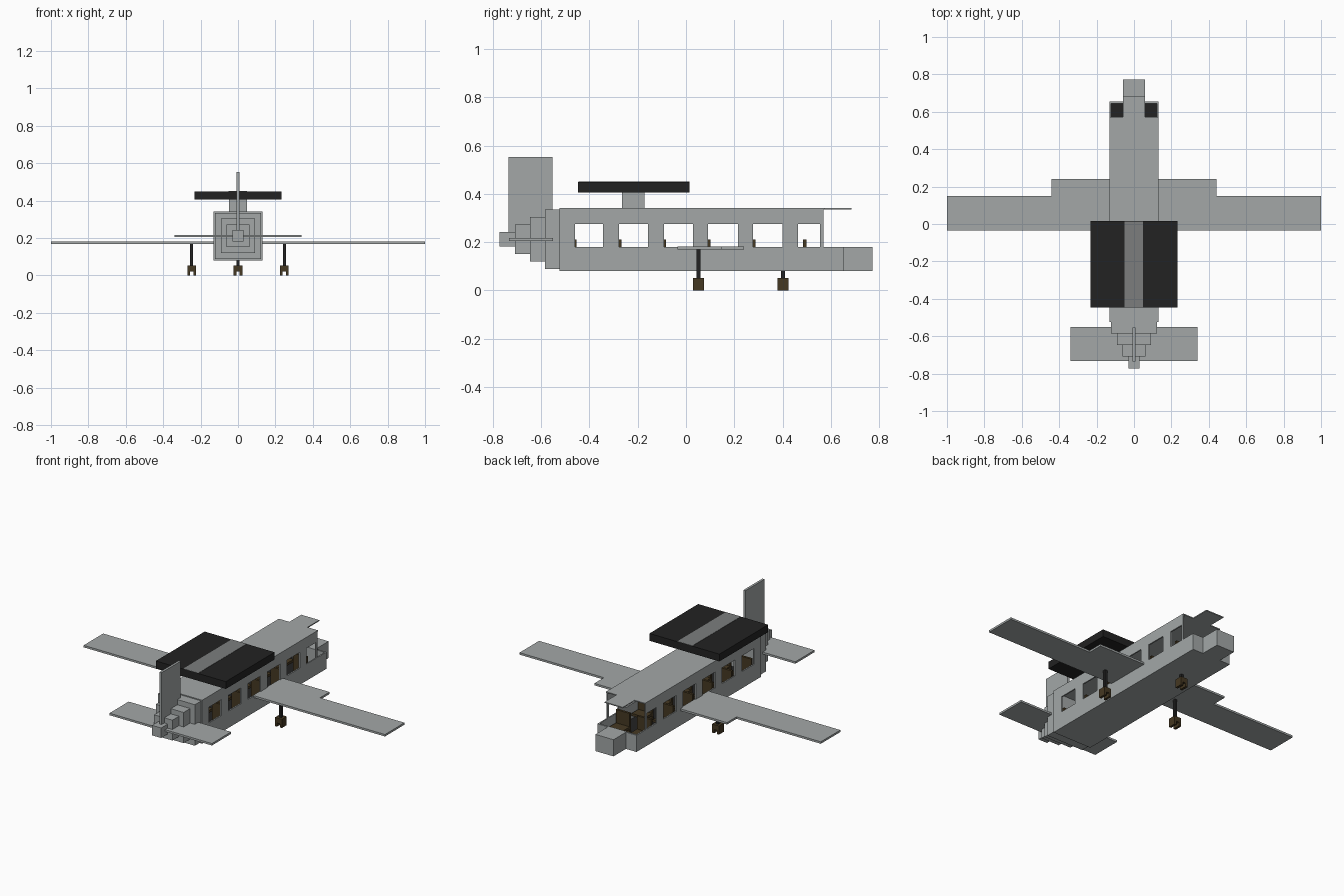
import bpy, bmesh

if "Cube" in bpy.data.objects:
    bpy.data.objects.remove(bpy.data.objects["Cube"])


def material(name, r, g, b):
    m = bpy.data.materials.new(name)
    m.diffuse_color = (r, g, b, 1)
    m.use_nodes = True
    m.node_tree.nodes["Principled BSDF"].inputs["Base Color"].default_value = m.diffuse_color
    return m


GREY = material("light_grey", 0.366, 0.390, 0.390)
MID = material("mid_grey", 0.20, 0.207, 0.207)
BLACK = material("black", 0.016, 0.016, 0.016)
BROWN = material("dark_brown", 0.060, 0.040, 0.016)


def finish(bm, name, mat):
    me = bpy.data.meshes.new(name)
    bm.to_mesh(me)
    bm.free()
    me.materials.append(mat)
    ob = bpy.data.objects.new(name, me)
    bpy.context.collection.objects.link(ob)
    return ob


def boxes(name, mat, *specs):
    """One object from boxes given as (x0, x1, y0, y1, z0, z1)."""
    bm = bmesh.new()
    for x0, x1, y0, y1, z0, z1 in specs:
        vs = bmesh.ops.create_cube(bm, size=1)["verts"]
        for v in vs:
            v.co = ((x0 + x1) / 2 + v.co.x * (x1 - x0),
                    (y0 + y1) / 2 + v.co.y * (y1 - y0),
                    (z0 + z1) / 2 + v.co.z * (z1 - z0))
    return finish(bm, name, mat)


def plate(name, mat, outline, z0, z1):
    """Flat outline in x and y, extruded upward."""
    bm = bmesh.new()
    f = bm.faces.new([bm.verts.new((x, y, z0)) for x, y in outline])
    ext = bmesh.ops.extrude_face_region(bm, geom=[f])["geom"]
    for v in ext:
        if isinstance(v, bmesh.types.BMVert):
            v.co.z = z1
    bmesh.ops.recalc_face_normals(bm, faces=bm.faces)
    return finish(bm, name, mat)


# Side walls: a grid of cells with the window cells left out
WINDOWS = [(-0.46, -0.343), (-0.278, -0.157), (-0.092, 0.03),
           (0.092, 0.215), (0.278, 0.40), (0.465, 0.555)]
ys = sorted([-0.525, 0.57, 0.65] + [y for w in WINDOWS for y in w])
zs = [0.08, 0.18, 0.275, 0.335]
for side, label in ((-1, "left"), (1, "right")):
    bm = bmesh.new()
    for y0, y1 in zip(ys, ys[1:]):
        for row, (z0, z1) in enumerate(zip(zs, zs[1:])):
            if (row == 1 and (y0, y1) in WINDOWS) or (row and y0 >= 0.57):
                continue
            x = 0.13 * side
            bm.faces.new([bm.verts.new((x, y, z)) for y, z in
                          ((y0, z0), (y1, z0), (y1, z1), (y0, z1))])
    bmesh.ops.remove_doubles(bm, verts=bm.verts, dist=1e-4)
    if side < 0:
        bmesh.ops.reverse_faces(bm, faces=bm.faces)
    wall = finish(bm, label + "_wall", GREY)
    mod = wall.modifiers.new("thickness", "SOLIDIFY")
    mod.thickness = 0.008
    mod.offset = -1

# Fuselage shell
boxes("belly", GREY, (-0.122, 0.122, -0.525, 0.645, 0.08, 0.088))
boxes("cabin_floor", BLACK, (-0.122, 0.122, -0.525, 0.645, 0.088, 0.092))
boxes("cockpit_front_wall", GREY, (-0.13, 0.13, 0.645, 0.655, 0.08, 0.18))
boxes("nose", GREY, (-0.06, 0.06, 0.655, 0.773, 0.08, 0.18))
plate("roof", GREY, [(-0.13, -0.525), (0.13, -0.525), (0.13, 0.573), (0.06, 0.573),
                     (0.06, 0.685), (-0.06, 0.685), (-0.06, 0.573), (-0.13, 0.573)],
      0.335, 0.341)

# Stepped tail cone
boxes("tail_cone", GREY, *[
    (-w, w, y0, y1, 0.212 - w, 0.212 + w) for w, y0, y1 in
    ((0.123, -0.585, -0.525), (0.092, -0.647, -0.585),
     (0.061, -0.709, -0.647), (0.03, -0.772, -0.709))])
boxes("tail_fin", GREY, (-0.007, 0.007, -0.735, -0.553, 0.21, 0.553))
boxes("tailplane", GREY, (-0.34, 0.34, -0.733, -0.551, 0.205, 0.217))

# Wings with a wider inner section, and gear legs beneath
for side, label in ((-1, "left"), (1, "right")):
    plate(label + "_wing", GREY, [(side * x, y) for x, y in (
        (0.125, -0.035), (1, -0.035), (1, 0.15),
        (0.44, 0.15), (0.44, 0.24), (0.125, 0.24))], 0.169, 0.181)


def gear(name, x, y, top):
    boxes(name + "_strut", BLACK, (x - 0.008, x + 0.008, y - 0.008, y + 0.008, 0.045, top))
    boxes(name + "_wheels", BROWN,
          (x - 0.023, x + 0.023, y - 0.023, y + 0.023, 0.022, 0.052),
          *[(x + s * 0.016 - 0.007, x + s * 0.016 + 0.007, y - 0.023, y + 0.023, 0, 0.022)
            for s in (-1, 1)])


gear("left_gear", -0.248, 0.052, 0.17)
gear("right_gear", 0.248, 0.052, 0.17)
gear("nose_gear", 0, 0.402, 0.081)

# Roof pod on a short pylon
boxes("pod_pylon", GREY, (-0.047, 0.047, -0.265, -0.172, 0.341, 0.406))
boxes("roof_pod", BLACK, (-0.232, 0.232, -0.447, 0.015, 0.406, 0.45))
boxes("pod_stripe", MID, (-0.052, 0.048, -0.446, 0.014, 0.448, 0.4515))

# Seat rows, two seats each side of the aisle
for i, y in enumerate((-0.46, -0.275, -0.09, 0.095, 0.28, 0.492)):
    for side in (-1, 1):
        x0, x1 = sorted((side * 0.024, side * 0.116))
        boxes(f"seat_{i + 1}_{'right' if side > 0 else 'left'}", BROWN,
              (x0, x1, y - 0.007, y + 0.007, 0.092, 0.21),
              (x0, x1, y + 0.007, y + 0.07, 0.115, 0.13))
